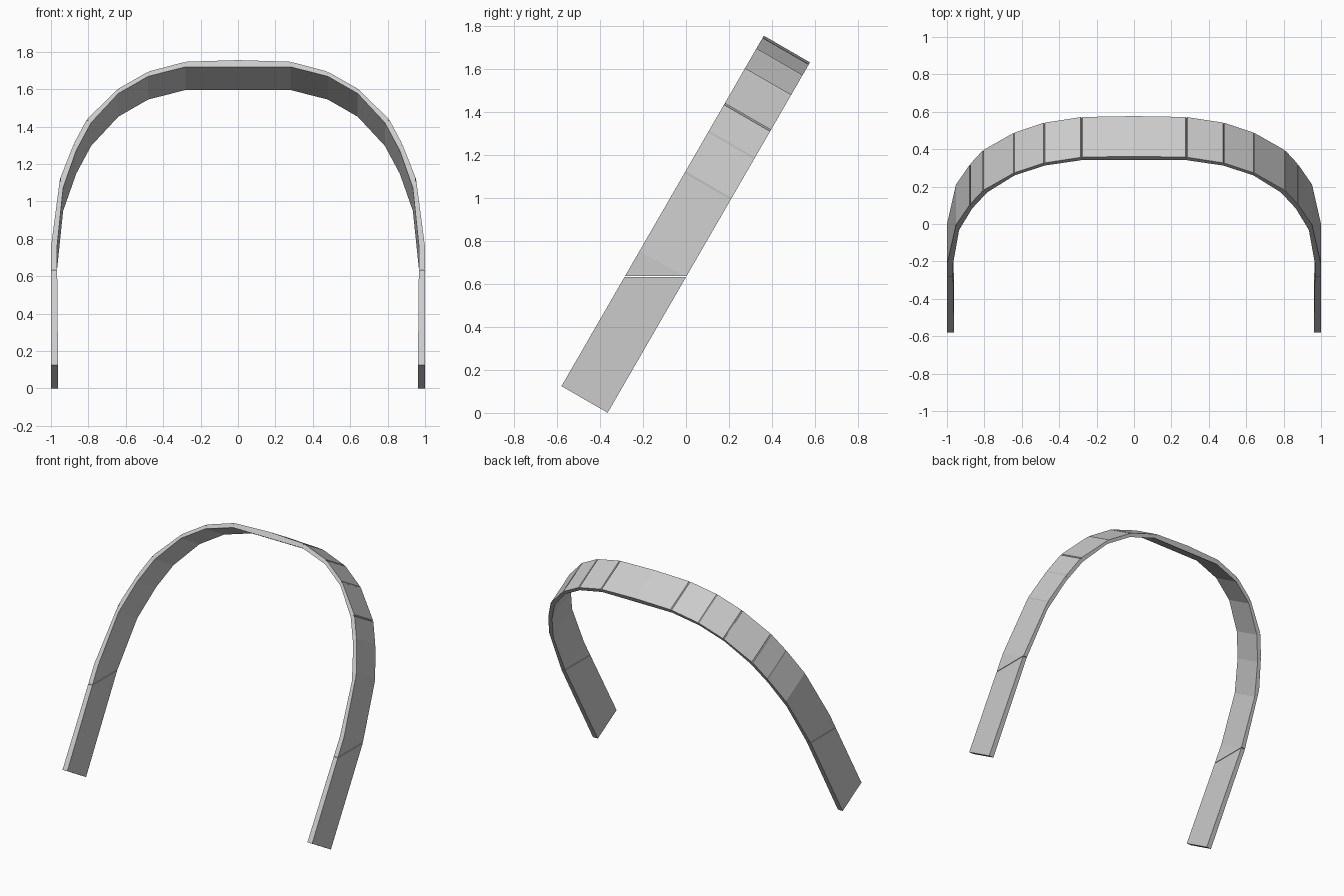
import bpy, bmesh
from mathutils import Vector

if "Cube" in bpy.data.objects:
    bpy.data.objects.remove(bpy.data.objects["Cube"])

HALF_W = 0.124      # half width of the strap
HINGE_Z = 0.635     # height of the horizontal arm joint

# Half profile: (outer x, outer v, inner x, inner v), v runs along the tilted arch
half = [
    (1.000, 0.000, 0.962, 0.000),
    (1.000, 0.727, 0.968, 0.727),
    (0.952, 1.150, 0.935, 1.095),
    (0.877, 1.368, 0.865, 1.325),
    (0.808, 1.517, 0.785, 1.497),
    (0.642, 1.705, 0.640, 1.677),
    (0.480, 1.812, 0.480, 1.783),
    (0.280, 1.873, 0.280, 1.842),
]
profile = [((a, b), (c, d)) for a, b, c, d in half]
profile.append(((0.0, 1.883), (0.0, 1.842)))
profile += [((-o[0], o[1]), (-i[0], i[1])) for o, i in reversed(profile[:-1])]
profile = [(Vector(o), Vector(i)) for o, i in profile]


def step_toward(a, b, dist):
    t = dist / (b[0] - a[0]).length
    return a[0].lerp(b[0], t), a[1].lerp(b[1], t)


# Cut a shallow groove into the outside at every plate joint
stations = []
last = len(profile) - 1
for k, p in enumerate(profile):
    if k in (0, 1, last - 1, last, last // 2):
        stations.append(p)
    else:
        stations.append(step_toward(p, profile[k - 1], 0.005))
        stations.append((p[0].lerp(p[1], 0.3), p[1]))
        stations.append(step_toward(p, profile[k + 1], 0.005))


def place(p, w):
    # Lean the arch 30 degrees backwards
    return (p.x, -0.472 + 0.5 * p.y + 0.866 * w, 0.0625 + 0.866 * p.y - 0.5 * w)


def make_part(name, z, keep_above):
    bm = bmesh.new()
    rings = [[bm.verts.new(place(q, w)) for q, w in
              ((o, -HALF_W), (o, HALF_W), (i, HALF_W), (i, -HALF_W))]
             for o, i in stations]
    for r, s in zip(rings, rings[1:]):
        for j in range(4):
            n = (j + 1) % 4
            bm.faces.new((r[j], r[n], s[n], s[j]))
    bm.faces.new(rings[0])
    bm.faces.new(rings[-1])
    # Slice at the hinge and cap the open ends
    bmesh.ops.bisect_plane(bm, geom=bm.verts[:] + bm.edges[:] + bm.faces[:],
                           plane_co=(0, 0, z), plane_no=(0, 0, 1),
                           clear_inner=keep_above, clear_outer=not keep_above)
    bmesh.ops.holes_fill(bm, edges=[e for e in bm.edges if e.is_boundary], sides=0)
    bmesh.ops.recalc_face_normals(bm, faces=bm.faces[:])
    mesh = bpy.data.meshes.new(name)
    bm.to_mesh(mesh)
    bm.free()
    obj = bpy.data.objects.new(name, mesh)
    bpy.context.collection.objects.link(obj)


make_part("arched_band", HINGE_Z + 0.002, True)
make_part("lower_arms", HINGE_Z - 0.002, False)
